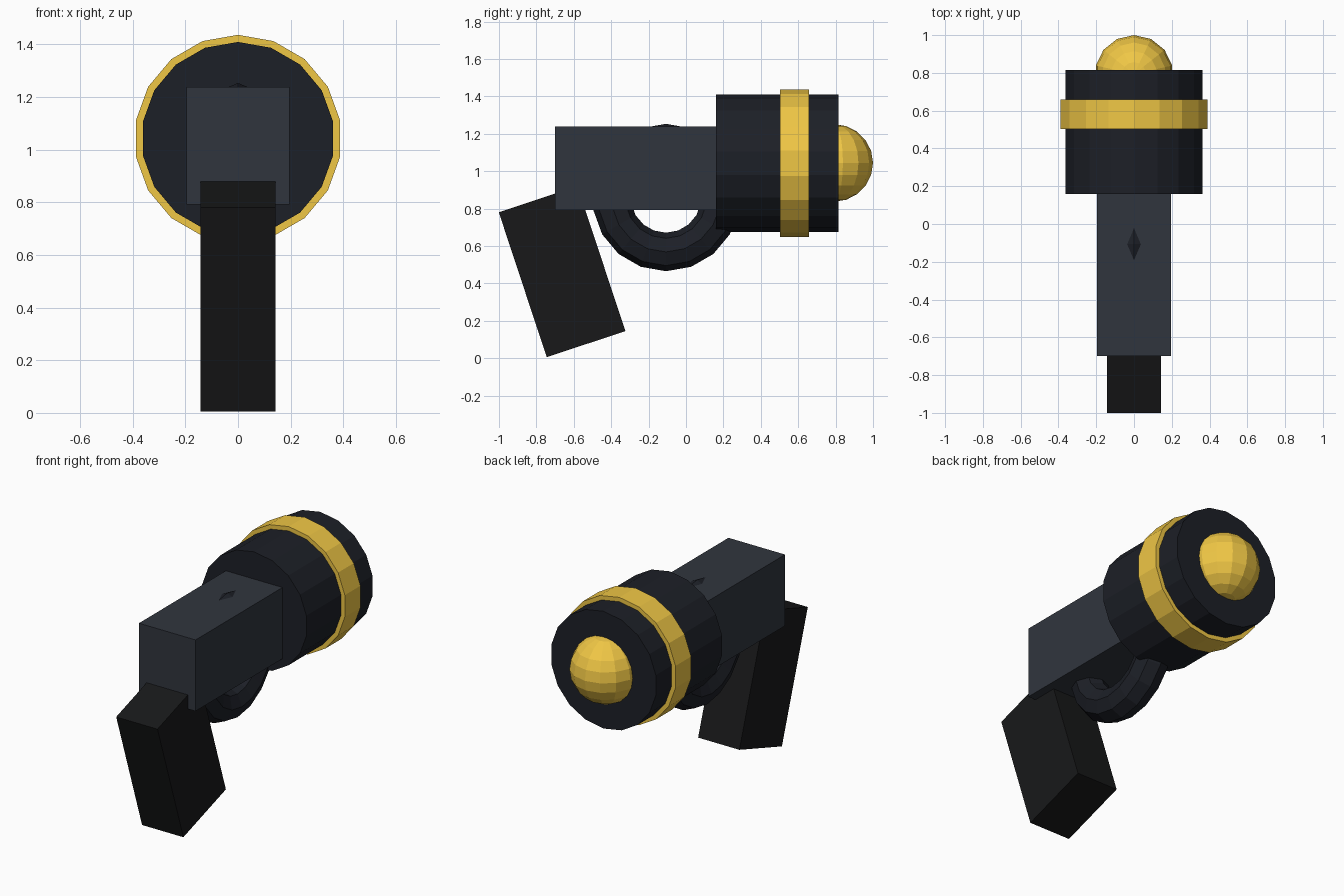
import bpy
from math import radians

if "Cube" in bpy.data.objects:
    bpy.data.objects.remove(bpy.data.objects["Cube"])


def material(name, rgb):
    m = bpy.data.materials.new(name)
    m.diffuse_color = (*rgb, 1)
    m.use_nodes = True
    m.node_tree.nodes["Principled BSDF"].inputs["Base Color"].default_value = m.diffuse_color
    return m


slate = material("slate", (0.030, 0.036, 0.048))
dark = material("dark", (0.012, 0.014, 0.020))
black = material("black", (0.009, 0.0095, 0.010))
gold = material("gold", (0.87, 0.57, 0.06))

AXIS_Z = 1.042  # height of the barrel axis


def finish(name, mat):
    ob = bpy.context.object
    ob.name = name
    ob.data.materials.append(mat)
    return ob


def box(name, mat, center, size, tilt=0):
    bpy.ops.mesh.primitive_cube_add(size=1, location=center, rotation=(radians(tilt), 0, 0))
    ob = finish(name, mat)
    ob.scale = size
    return ob


def drum(name, mat, radius, y0, y1):
    bpy.ops.mesh.primitive_cylinder_add(vertices=18, radius=radius, depth=y1 - y0,
                                        location=(0, (y0 + y1) / 2, AXIS_Z),
                                        rotation=(radians(90), 0, 0))
    return finish(name, mat)


# Body and raked grip
box("body", slate, (0, -0.25, 1.015), (0.392, 0.90, 0.446))
box("grip", black, (0, -0.6625, 0.4625), (0.286, 0.443, 0.816), 18.3)

# Wide barrel with a gold band
drum("barrel", dark, 0.367, 0.16, 0.815)
drum("barrel_band", gold, 0.394, 0.503, 0.658)

# Ball set in the muzzle
bpy.ops.mesh.primitive_uv_sphere_add(segments=14, ring_count=10, radius=0.207,
                                     location=(0, 0.793, AXIS_Z + 0.002))
finish("muzzle_ball", gold)

# Trigger guard ring
bpy.ops.mesh.primitive_torus_add(major_segments=18, minor_segments=8,
                                 major_radius=0.291, minor_radius=0.103,
                                 location=(0, -0.107, 0.859),
                                 rotation=(0, radians(90), 0))
finish("trigger_guard", dark)
